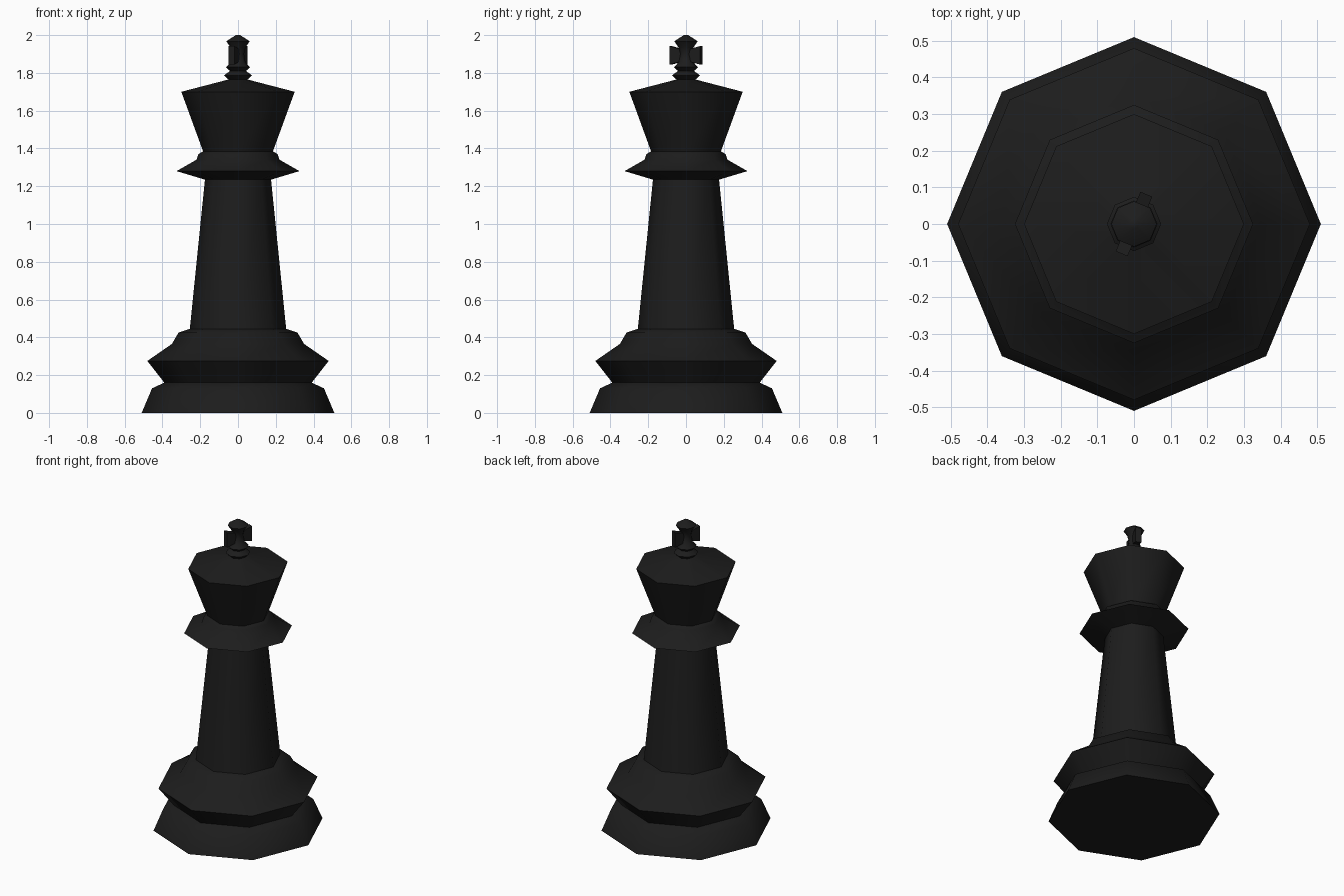
import bpy, bmesh
from math import cos, sin, pi, radians
from mathutils import Matrix

if "Cube" in bpy.data.objects:
    bpy.data.objects.remove(bpy.data.objects["Cube"])

SIDES = 8
black = bpy.data.materials.new("black")
black.diffuse_color = (0.012, 0.012, 0.012, 1)
black.use_nodes = True
black.node_tree.nodes["Principled BSDF"].inputs["Base Color"].default_value = black.diffuse_color


def finish(name, bm, smooth):
    bmesh.ops.recalc_face_normals(bm, faces=bm.faces)
    mesh = bpy.data.meshes.new(name)
    bm.to_mesh(mesh)
    bm.free()
    mesh.materials.append(black)
    obj = bpy.data.objects.new(name, mesh)
    bpy.context.collection.objects.link(obj)
    if smooth:
        bpy.ops.object.select_all(action='DESELECT')
        obj.select_set(True)
        bpy.context.view_layer.objects.active = obj
        bpy.ops.object.shade_smooth_by_angle(angle=radians(60))
    return obj


def turned(name, profile):
    """Eight-sided closed turning from (radius, height) points."""
    bm = bmesh.new()
    rings = [[bm.verts.new((r * cos(2 * pi * i / SIDES), r * sin(2 * pi * i / SIDES), z))
              for i in range(SIDES)] for r, z in profile]
    for a, b in zip(rings, rings[1:]):
        for i in range(SIDES):
            j = (i + 1) % SIDES
            bm.faces.new((a[i], a[j], b[j], b[i]))
    bm.faces.new(rings[0][::-1])
    bm.faces.new(rings[-1])
    return finish(name, bm, True)


# Base, column, collar, flared head and finial in one turned profile
turned("turned_body", [
    (0.51, 0), (0.455, 0.13), (0.39, 0.16), (0.48, 0.275), (0.35, 0.365),
    (0.315, 0.425), (0.255, 0.445),
    (0.175, 1.235), (0.325, 1.28), (0.22, 1.34), (0.21, 1.37), (0.185, 1.385),
    (0.30, 1.70), (0.05, 1.765),
    (0.074, 1.787), (0.042, 1.81), (0.064, 1.83), (0.04, 1.855),
    (0.032, 1.90), (0.04, 1.935), (0.062, 1.967), (0.012, 2.0),
])

# Two flared cross arms, set square to a pair of opposite finial faces
for name, angle in (("cross_arm_back", 67.5), ("cross_arm_front", 247.5)):
    bm = bmesh.new()
    bmesh.ops.create_cube(bm, size=1)
    for v in bm.verts:
        outer = v.co.x > 0
        v.co.x = 0.088 if outer else 0.015
        v.co.y *= 0.035
        v.co.z = 1.893 + v.co.z * (0.098 if outer else 0.06)
    bm.transform(Matrix.Rotation(radians(angle), 4, 'Z'))
    finish(name, bm, False)
